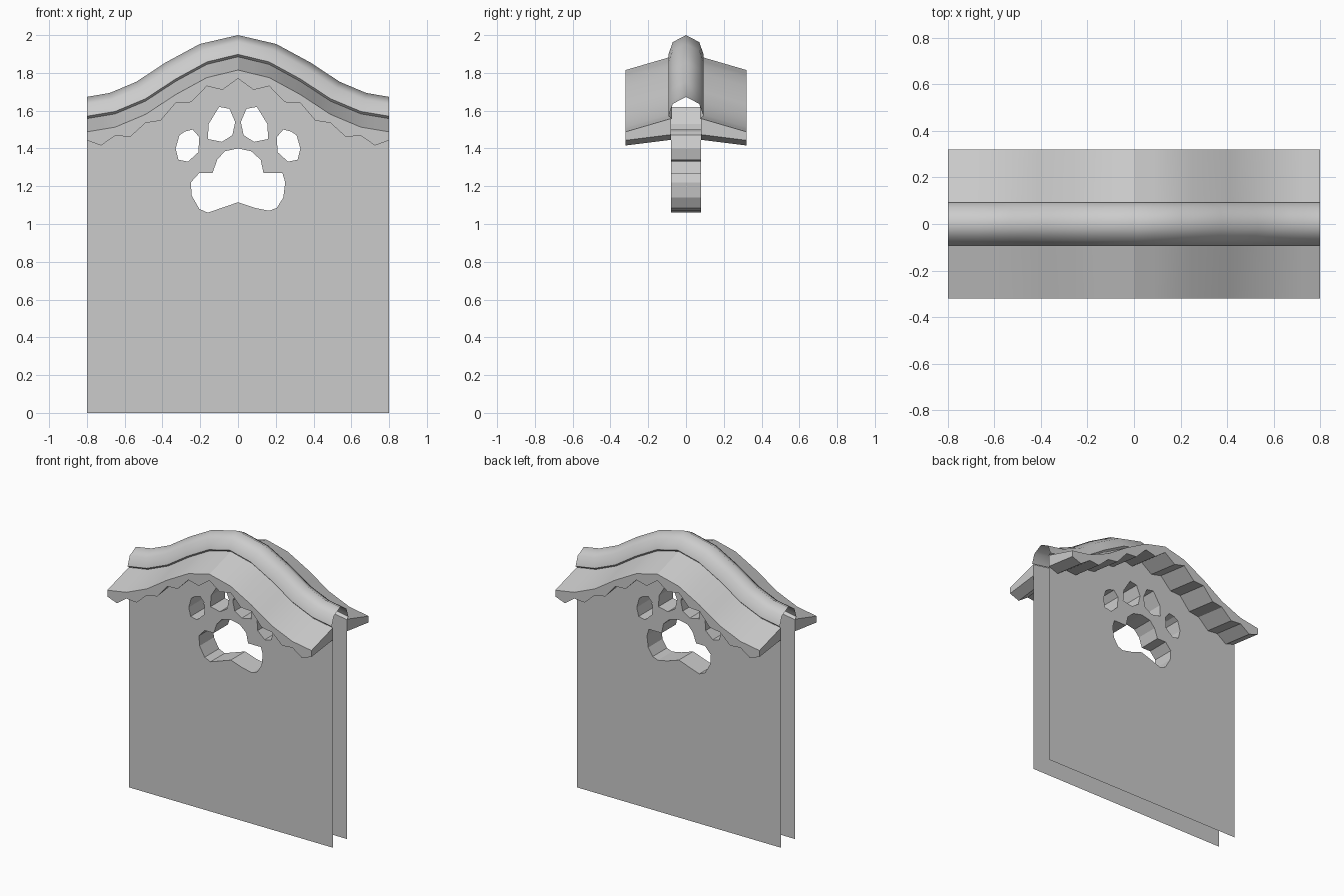
import bpy, bmesh, math
from mathutils import Vector

if "Cube" in bpy.data.objects:
    bpy.data.objects.remove(bpy.data.objects["Cube"])

# Roof line: drop from the crown at each station along x
XS = [0, .165, .33, .49, .65, .8]
DROP = [0, .04, .13, .235, .302, .327]
STATIONS = [(-x, d) for x, d in zip(XS[:0:-1], DROP[:0:-1])] + list(zip(XS, DROP))


def finish(name, bm, angle=None, recalc=True):
    if recalc:
        bmesh.ops.recalc_face_normals(bm, faces=bm.faces[:])
    me = bpy.data.meshes.new(name)
    bm.to_mesh(me)
    bm.free()
    ob = bpy.data.objects.new(name, me)
    bpy.context.collection.objects.link(ob)
    if angle:
        bpy.ops.object.select_all(action='DESELECT')
        ob.select_set(True)
        bpy.context.view_layer.objects.active = ob
        bpy.ops.object.shade_smooth_by_angle(angle=math.radians(angle))
    return ob


def loft(name, rows, angle, caps=False, flip=False):
    bm = bmesh.new()
    vs = [[bm.verts.new(p) for p in row] for row in rows]
    for a, b in zip(vs, vs[1:]):
        for i in range(len(a) - 1):
            q = [a[i], b[i], b[i + 1], a[i + 1]]
            bm.faces.new(q[::-1] if flip else q)
    if caps:
        for row, rev in ((vs[0], flip), (vs[-1], not flip)):
            bm.faces.new(row[::-1] if rev else row)
    return finish(name, bm, angle, recalc=False)


# Wall: two thin panels joined only by the walls of the paw openings
def mirror(pts):
    return [(-x, z) for x, z in pts]


toe_outer = [(-.24, 1.5), (-.205, 1.46), (-.21, 1.38), (-.265, 1.33),
             (-.315, 1.34), (-.33, 1.4), (-.31, 1.47), (-.28, 1.49)]
toe_inner = [(-.16, 1.45), (-.155, 1.53), (-.1, 1.62), (-.045, 1.61),
             (-.015, 1.54), (-.03, 1.47), (-.085, 1.435)]
pad = [(0, 1.115), (-.16, 1.06), (-.205, 1.08), (-.245, 1.15), (-.25, 1.22),
       (-.205, 1.27), (-.135, 1.27), (-.11, 1.34), (-.07, 1.385), (0, 1.4),
       (.07, 1.385), (.12, 1.34), (.135, 1.27), (.235, 1.27), (.25, 1.22),
       (.24, 1.14), (.205, 1.085), (.165, 1.07), (.09, 1.085)]
holes = [toe_outer, mirror(toe_outer), toe_inner, mirror(toe_inner), pad]
outline = [(.8, 0), (-.8, 0)] + [(x, 1.885 - d) for x, d in STATIONS]

bm = bmesh.new()
loops = {}
for y in (-.08, .08):
    edges = []
    loops[y] = []
    for pts in [outline] + holes:
        vs = [bm.verts.new((x, y, z)) for x, z in pts]
        loops[y].append(vs)
        edges += [bm.edges.new((vs[i - 1], vs[i])) for i in range(len(vs))]
    bmesh.ops.triangle_fill(bm, edges=edges, use_beauty=True, normal=Vector((0, 1 if y > 0 else -1, 0)))
for a, b in zip(loops[-.08][1:], loops[.08][1:]):
    for i in range(len(a)):
        bm.faces.new((a[i - 1], a[i], b[i], b[i - 1]))
finish("wall_with_paw_opening", bm)

# Eaves: sloped top, fascia and a zigzag underside on each side
samples = []
for i, (x, d) in enumerate(STATIONS):
    samples.append((x, d, .045))
    if i + 1 < len(STATIONS):
        x2, d2 = STATIONS[i + 1]
        samples.append(((x + x2) / 2, (d + d2) / 2, .085))
for name, s in (("front_eave", -1), ("back_eave", 1)):
    rows = [[(x, s * .08, 1.885 - d), (x, s * .32, 1.815 - d),
             (x, s * .32, 1.815 - d - t), (x, s * .08, 1.845 - d - t)]
            for x, d, t in samples]
    loft(name, rows, 20, caps=True, flip=s < 0)

# Ridge cap: open peaked profile, offset along the roof line's normal
profile = [(-.075, -.015), (-.093, 0), (-.07, .065), (0, .102),
           (.07, .065), (.093, 0), (.075, -.015)]
rows = []
for i, (x, d) in enumerate(STATIONS):
    slope = 0
    if 0 < i < len(STATIONS) - 1:
        (xa, da), (xb, db) = STATIONS[i - 1], STATIONS[i + 1]
        slope = (db - da) / (xb - xa)
    k = 1 / math.hypot(1, slope)
    rows.append([(x + h * slope * k, y, 1.898 - d + h * k) for y, h in profile])
loft("ridge_cap", rows, 60)
